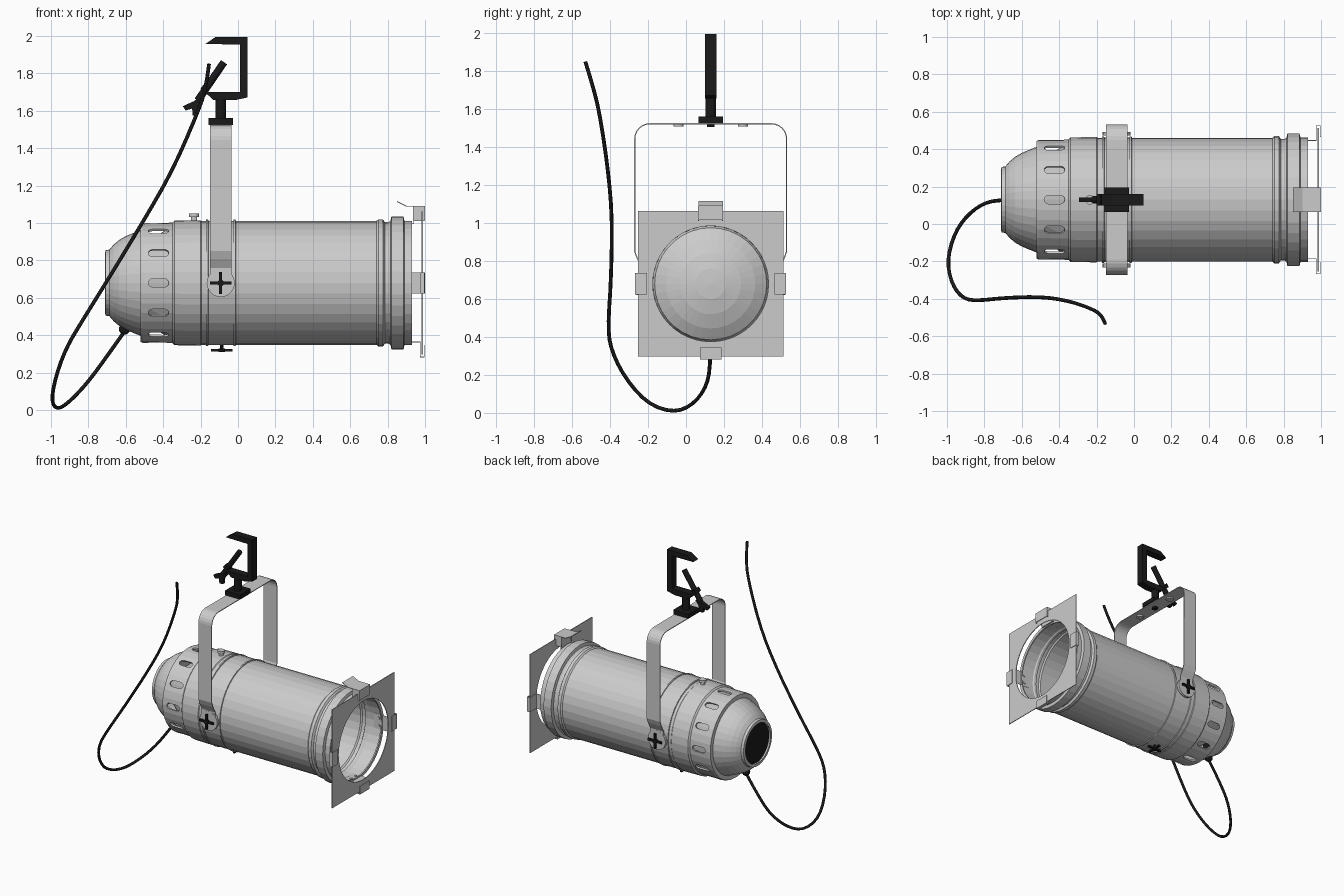
import bpy, bmesh
from math import sin, cos, pi, radians
from mathutils import Vector, Matrix

if "Cube" in bpy.data.objects:
    bpy.data.objects.remove(bpy.data.objects["Cube"])

CY, CZ = 0.13, 0.68      # barrel axis runs along x through this point
YX = -0.0925             # x of the yoke, clamp and knobs
AXIS = Matrix.Translation((0, CY, CZ))

black = bpy.data.materials.new("black")
black.diffuse_color = (0.01, 0.01, 0.01, 1)
black.use_nodes = True
black.node_tree.nodes["Principled BSDF"].inputs["Base Color"].default_value = black.diffuse_color


def finish(name, bm, mat=None):
    bmesh.ops.remove_doubles(bm, verts=bm.verts, dist=1e-5)
    bmesh.ops.recalc_face_normals(bm, faces=bm.faces)
    me = bpy.data.meshes.new(name)
    bm.to_mesh(me)
    bm.free()
    ob = bpy.data.objects.new(name, me)
    bpy.context.collection.objects.link(ob)
    if mat:
        me.materials.append(mat)
    return ob


def lathe(name, prof, closed=True, mat=None, n=36):
    """Spin (x, radius) points around the barrel axis."""
    bm = bmesh.new()
    rings = [[bm.verts.new((x, CY + r * cos(2 * pi * k / n), CZ + r * sin(2 * pi * k / n)))
              for k in range(n)] for x, r in prof]
    pairs = list(zip(rings, rings[1:] + (rings[:1] if closed else [])))
    for a, b in pairs:
        for k in range(n):
            j = (k + 1) % n
            bm.faces.new((a[k], a[j], b[j], b[k]))
    bmesh.ops.dissolve_degenerate(bm, dist=1e-6, edges=bm.edges)
    return finish(name, bm, mat)


def shell(name, outer, t=0.012):
    """Lathed tube with wall thickness t."""
    return lathe(name, outer + [(x, r - t) for x, r in reversed(outer)])


def add_prism(bm, pts, depth, mat):
    """Extrude a closed 2D outline along local z, centred, placed by a matrix."""
    lo, hi = [[bm.verts.new(mat @ Vector((x, y, s * depth / 2))) for x, y in pts] for s in (-1, 1)]
    bm.faces.new(lo)
    bm.faces.new(hi)
    for i in range(len(pts)):
        j = (i + 1) % len(pts)
        bm.faces.new((lo[i], lo[j], hi[j], hi[i]))


def circle(r, n=16):
    return [(r * cos(2 * pi * k / n), r * sin(2 * pi * k / n)) for k in range(n)]


def prism(name, pts, depth, mtx, mat=None):
    bm = bmesh.new()
    add_prism(bm, pts, depth, mtx)
    return finish(name, bm, mat)


def ribbon(name, path, side, t):
    """Thin bent strip: path points swept by +-side, given thickness t."""
    bm = bmesh.new()
    rows = [(bm.verts.new(Vector(p) - side), bm.verts.new(Vector(p) + side)) for p in path]
    for a, b in zip(rows, rows[1:]):
        bm.faces.new((a[0], a[1], b[1], b[0]))
    ob = finish(name, bm)
    m = ob.modifiers.new("thickness", 'SOLIDIFY')
    m.thickness, m.offset = t, 0
    return ob


def tube(name, pts, r, mat, kind='NURBS'):
    cu = bpy.data.curves.new(name, 'CURVE')
    cu.dimensions, cu.bevel_depth, cu.bevel_resolution, cu.use_fill_caps = '3D', r, 2, True
    cu.resolution_u = 3
    sp = cu.splines.new(kind)
    sp.points.add(len(pts) - 1)
    for p, c in zip(sp.points, pts):
        p.co = (*c, 1)
    if kind == 'NURBS':
        sp.order_u, sp.use_endpoint_u = 3, True
    ob = bpy.data.objects.new(name, cu)
    bpy.context.collection.objects.link(ob)
    cu.materials.append(mat)


XZ = Matrix.Rotation(pi / 2, 4, 'X')     # local outline (x, y) -> world (x, z)

# Barrel with clamp ribs and flared front ring
shell("barrel", [(-0.35, 0.322), (-0.34, 0.333), (-0.20, 0.335), (-0.195, 0.331), (-0.172, 0.331),
                 (-0.17, 0.338), (-0.16, 0.338), (-0.158, 0.332), (-0.025, 0.332), (-0.023, 0.338),
                 (-0.013, 0.338), (-0.011, 0.331), (0.74, 0.331), (0.75, 0.34), (0.775, 0.34),
                 (0.785, 0.325), (0.805, 0.325), (0.82, 0.335)])
lathe("front_ring", [(0.815, 0.33), (0.82, 0.355), (0.885, 0.355), (0.89, 0.332), (0.93, 0.332),
                     (0.93, 0.308), (0.92, 0.308), (0.92, 0.322), (0.815, 0.318)])

# Vented rear ring with twelve slots cut through
vent = shell("vent_ring", [(-0.52, 0.285), (-0.52, 0.315), (-0.51, 0.32), (-0.345, 0.322)])
bm = bmesh.new()
slot = [(-0.425 + sx * 0.033 + 0.022 * cos(a), 0.022 * sin(a))
        for sx, a0 in ((1, -90), (-1, 90)) for a in (radians(a0 + 30 * i) for i in range(7))]
for k in range(12):
    add_prism(bm, slot, 0.14, AXIS @ Matrix.Rotation(k * pi / 6, 4, 'X') @ Matrix.Translation((0, 0, 0.335)))
cutter = finish("slot_cutter", bm)
cutter.hide_render = True
mod = vent.modifiers.new("slots", 'BOOLEAN')
mod.operation, mod.object, mod.solver = 'DIFFERENCE', cutter, 'EXACT'
bpy.context.view_layer.objects.active = vent
bpy.ops.object.modifier_apply(modifier="slots")
bpy.data.objects.remove(cutter)

# Rear dome, lamp and dark socket
shell("rear_dome", [(-0.71, 0.165), (-0.708, 0.175), (-0.688, 0.178), (-0.665, 0.205), (-0.635, 0.23),
                    (-0.60, 0.25), (-0.56, 0.267), (-0.515, 0.285)])
lathe("lamp", [(-0.25, 0), (-0.255, 0.08), (-0.272, 0.16), (-0.30, 0.235), (-0.335, 0.295), (-0.36, 0.305),
               (-0.42, 0.26), (-0.50, 0.20), (-0.60, 0.12), (-0.67, 0.09), (-0.67, 0)], closed=False)
lathe("lamp_socket", [(-0.695, 0), (-0.695, 0.156), (-0.675, 0.156), (-0.675, 0)], closed=False, mat=black)

# Square gel frame with round opening
bm = bmesh.new()
n, half, hole = 48, 0.383, 0.305
rows = []
for k in range(n):
    c, s = cos(2 * pi * k / n), sin(2 * pi * k / n)
    q = half / max(abs(c), abs(s))
    rows.append([bm.verts.new((0.985, CY + r * c, CZ + r * s)) for r in (hole, q)])
for k in range(n):
    a, b = rows[k], rows[(k + 1) % n]
    bm.faces.new((a[0], a[1], b[1], b[0]))
frame = finish("gel_frame", bm)
m = frame.modifiers.new("thickness", 'SOLIDIFY')
m.thickness, m.offset = 0.006, 0

# Frame clips riveted to the front ring: both sides and bottom, latch on top
clip = [(0.86, 0, 0.316), (0.975, 0, 0.316), (0.975, 0, 0.396), (0.996, 0, 0.396), (0.996, 0, 0.335)]
for name, ang in (("right_clip", 90), ("left_clip", -90), ("bottom_clip", 180)):
    ob = ribbon(name, clip, Vector((0, 0.057, 0)), 0.005)
    ob.matrix_world = AXIS @ Matrix.Rotation(radians(ang), 4, 'X')
    for sy in (-0.03, 0.03):
        prism("clip_rivet", circle(0.01, 8), 0.008,
              ob.matrix_world @ Matrix.Translation((0.9, sy, 0.312)))
latch = ribbon("top_latch", [(0.85, 0, 0.435), (0.90, 0, 0.41), (0.997, 0, 0.41), (0.997, 0, 0.335)],
               Vector((0, 0.065, 0)), 0.005)
latch.matrix_world = AXIS
for s in (-1, 1):
    prism("latch_cheek", [(0.935, 1.012), (0.997, 1.012), (0.997, 1.09), (0.935, 1.09)], 0.005,
          Matrix.Translation((0, CY + s * 0.063, 0)) @ XZ)
ribbon("latch_base", [(0.86, CY, 0.996), (0.94, CY, 0.996), (0.94, CY, 1.09)], Vector((0, 0.065, 0)), 0.005)

# Yoke: half path mirrored about the axis
R = 0.08
side = [(0.358, 0.66), (0.358, 0.76), (0.385, 0.81), (0.4, 0.85), (0.4, 1.445)]
side += [(0.32 + R * cos(radians(a)), 1.443 + R * sin(radians(a))) for a in range(15, 91, 15)]
path = [(YX, CY - y, z) for y, z in side] + [(YX, CY + y, z) for y, z in reversed(side)]
ribbon("yoke", path, Vector((0.0575, 0, 0)), 0.006)


def cross_knob(name, mtx):
    """Black four-armed knob with stem, pointing along local z."""
    bm = bmesh.new()
    a, w = 0.058, 0.008
    bar = [(-a, -w), (a, -w), (a, w), (-a, w)]
    add_prism(bm, bar, 0.014, mtx)
    add_prism(bm, [(-y, x) for x, y in bar], 0.0142, mtx)
    add_prism(bm, circle(0.018, 12), 0.018, mtx)
    add_prism(bm, circle(0.009, 8), 0.05, mtx @ Matrix.Translation((0, 0, -0.025)))
    finish(name, bm, black)


# Pivot discs and knobs on both sides, tilt lock below, screw on top
for s in (-1, 1):
    face = Matrix.Translation((YX, CY + s * 0.352, CZ)) @ Matrix.Rotation(-s * pi / 2, 4, 'X')
    prism("pivot_disc", circle(0.075, 24), 0.02, face)
    cross_knob("pivot_knob", Matrix.Translation((0, s * 0.032, 0)) @ face)
    prism("yoke_rivet", circle(0.027), 0.014, Matrix.Translation((YX, CY + s * 0.17, 1.516)))
cross_knob("bottom_knob", Matrix.Translation((YX + 0.005, CY, 0.32)) @ Matrix.Rotation(pi, 4, 'X'))
prism("top_screw_post", circle(0.017), 0.04, Matrix.Translation((-0.235, CY, 1.02)))
prism("top_screw_head", circle(0.026), 0.02, Matrix.Translation((-0.235, CY, 1.042)))

# Hook clamp
MID = Matrix.Translation((0, CY, 0)) @ XZ
prism("clamp_hook", [(-0.175, 1.957), (-0.12, 1.995), (0.052, 1.995), (0.052, 1.672), (-0.016, 1.657),
                     (-0.13, 1.657), (-0.20, 1.72), (-0.18, 1.745), (-0.16, 1.70), (0.01, 1.70),
                     (0.01, 1.955)], 0.06, MID, black)
prism("clamp_stem", circle(0.028, 12), 0.12, Matrix.Translation((YX, CY, 1.61)), black)
prism("clamp_base", [(-0.065, -0.065), (0.065, -0.065), (0.065, 0.065), (-0.065, 0.065)], 0.035,
      Matrix.Translation((YX, CY, 1.543)), black)
prism("clamp_bolt", circle(0.022, 6), 0.016, Matrix.Translation((YX, CY, 1.514)), black)
tube("clamp_screw", [(-0.075, CY, 1.86), (-0.215, CY, 1.655)], 0.02, black, 'POLY')
prism("clamp_wing_nut", [(-0.295, 1.625), (-0.28, 1.602), (-0.245, 1.612), (-0.243, 1.575), (-0.213, 1.575),
                         (-0.208, 1.622), (-0.18, 1.655), (-0.205, 1.675), (-0.235, 1.652)], 0.025, MID, black)

# Power cable and strain relief
tube("power_cable", [(-0.6, 0.13, 0.43), (-0.72, 0.13, 0.26), (-0.81, 0.11, 0.14), (-0.9, 0.04, 0.045),
                     (-0.965, -0.06, 0.0), (-1.0, -0.2, 0.045), (-0.975, -0.32, 0.18), (-0.92, -0.395, 0.33),
                     (-0.85, -0.412, 0.45), (-0.7, -0.395, 0.69), (-0.5, -0.388, 1.02), (-0.35, -0.41, 1.28),
                     (-0.22, -0.455, 1.58), (-0.17, -0.49, 1.72), (-0.155, -0.53, 1.85)], 0.01, black)
bm = bmesh.new()
bmesh.ops.create_uvsphere(bm, u_segments=12, v_segments=8, radius=0.03,
                          matrix=Matrix.Translation((-0.607, CY, 0.433)))
finish("strain_relief", bm, black)
